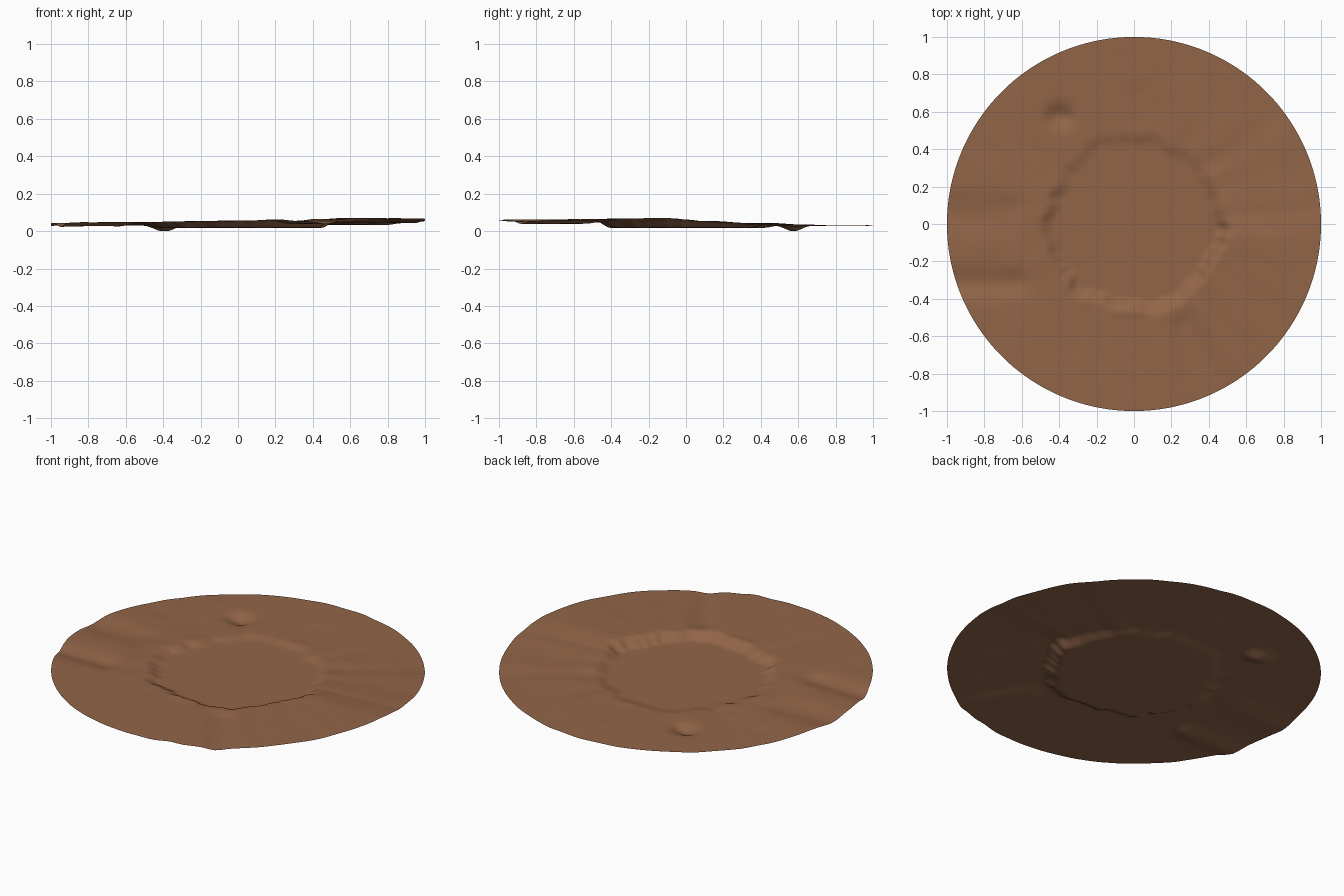
import bpy
import bmesh
import math
from mathutils import Vector, noise

cube = bpy.data.objects.get("Cube")
if cube:
    bpy.data.objects.remove(cube, do_unlink=True)

SEGMENTS = 180
RINGS = 72
FLOOR = 0.024

# Height of the surrounding ground at keyed compass angles (degrees)
GROUND = [(0, 0.066), (6, 0.058), (22, 0.05), (45, 0.039), (90, 0.037),
          (135, 0.037), (175, 0.05), (225, 0.054), (270, 0.06),
          (300, 0.06), (325, 0.069), (354, 0.074), (360, 0.066)]


def smooth(t):
    t = max(0.0, min(1.0, t))
    return t * t * (3 - 2 * t)


def ground_height(angle):
    deg = math.degrees(angle) % 360
    for (a0, h0), (a1, h1) in zip(GROUND, GROUND[1:]):
        if a0 <= deg <= a1:
            return h0 + (h1 - h0) * smooth((deg - a0) / (a1 - a0))


def groove(x, y, start, end, width):
    """Soft falloff around a line segment."""
    a, b, p = Vector(start), Vector(end), Vector((x, y))
    t = max(0.0, min(1.0, (p - a).dot(b - a) / (b - a).length_squared))
    return math.exp(-((p - a.lerp(b, t)).length / width) ** 2)


# Channels (negative) and ridges (positive): start, end, width, height
FEATURES = [
    ((-0.68, 0.06), (-1.1, 0.06), 0.09, -0.016),
    ((-0.64, -0.31), (-1.1, -0.32), 0.07, -0.022),
    ((0.17, -0.52), (0.25, -1.1), 0.06, 0.008),
    ((0.27, -0.54), (0.48, -0.9), 0.06, -0.016),
    ((-0.41, 0.58), (-0.38, 0.57), 0.055, -0.03),
    ((0.04, 0.56), (0.03, 0.7), 0.05, -0.007),
    ((0.45, 0.42), (0.62, 0.55), 0.06, 0.006),
    ((-0.1, -0.46), (0.03, -0.46), 0.03, 0.005),
]


def terrain(r, angle):
    x, y = r * math.cos(angle), r * math.sin(angle)
    around = Vector((math.cos(angle), math.sin(angle), 0))
    # Irregular basin wall with a short, steep rise
    wobble = 0.045 * noise.noise(around * 3.5) + 0.02 * noise.noise(around * 10)
    wall = smooth((r - 0.41 - wobble) / 0.09)
    z = FLOOR + (ground_height(angle) - FLOOR) * wall
    z += sum(h * groove(x, y, a, b, w) for a, b, w, h in FEATURES)
    # Radial erosion streaks and fine roughness outside the basin
    streak = noise.noise(around * 7 + Vector((0, 0, r * 1.5)))
    rough = noise.noise(Vector((x, y, 0.3)) * 9)
    z += wall * (0.0035 * streak + 0.0015 * rough)
    z += 0.0006 * noise.noise(Vector((x, y, 2)) * 14)
    return Vector((x, y, z))


# Basin landscape as a polar sheet
bm = bmesh.new()
centre = bm.verts.new(terrain(0, 0))
rings = [[bm.verts.new(terrain(i / RINGS, math.tau * j / SEGMENTS))
          for j in range(SEGMENTS)] for i in range(1, RINGS + 1)]
for j in range(SEGMENTS):
    k = (j + 1) % SEGMENTS
    bm.faces.new((centre, rings[0][j], rings[0][k]))
    for inner, outer in zip(rings, rings[1:]):
        bm.faces.new((inner[j], outer[j], outer[k], inner[k]))

# Rest the lowest point on the ground plane
lowest = min(v.co.z for v in bm.verts)
bmesh.ops.translate(bm, verts=bm.verts, vec=(0, 0, -lowest))
for face in bm.faces:
    face.smooth = True

mesh = bpy.data.meshes.new("crater_ground")
bm.to_mesh(mesh)
bm.free()
ground = bpy.data.objects.new("crater_ground", mesh)
bpy.context.collection.objects.link(ground)

# Brown soil
colour = (0.287, 0.13, 0.065, 1)
soil = bpy.data.materials.new("brown_soil")
soil.use_nodes = True
soil.diffuse_color = colour
soil.node_tree.nodes["Principled BSDF"].inputs["Base Color"].default_value = colour
mesh.materials.append(soil)
